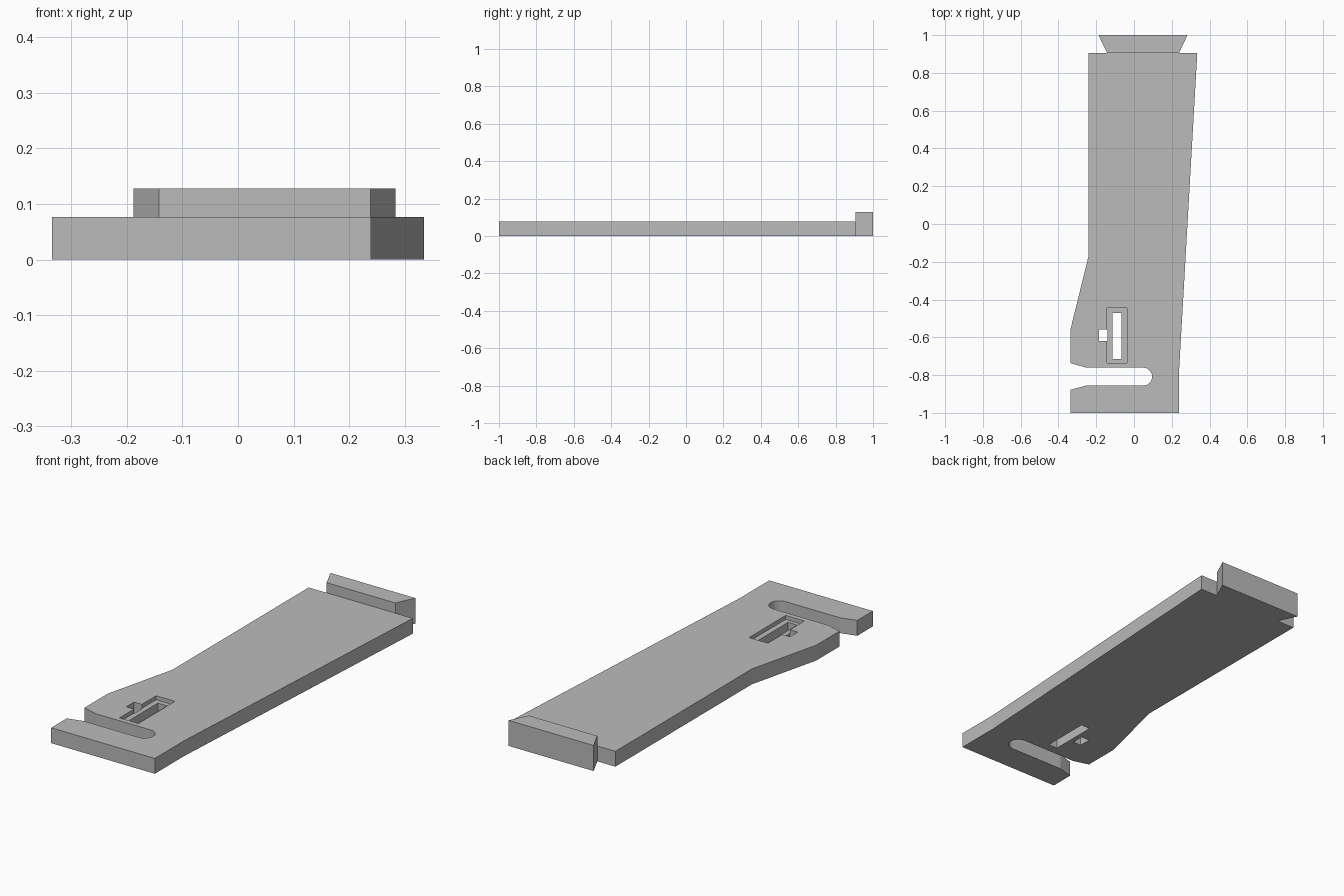
import bpy, bmesh, math

cube = bpy.data.objects.get("Cube")
if cube:
    bpy.data.objects.remove(cube, do_unlink=True)

grey = bpy.data.materials.new("plain grey")
grey.use_nodes = True
grey.diffuse_color = (0.5, 0.5, 0.5, 1)
bsdf = next(n for n in grey.node_tree.nodes if n.type == 'BSDF_PRINCIPLED')
bsdf.inputs["Base Color"].default_value = grey.diffuse_color

THICK = 0.077
SHOULDER = 0.905


def prism(name, outline, bottom, top):
    """Extrude a plan outline between two heights."""
    bm = bmesh.new()
    face = bm.faces.new([bm.verts.new((x, y, bottom)) for x, y in outline])
    grown = bmesh.ops.extrude_face_region(bm, geom=[face])["geom"]
    verts = [v for v in grown if isinstance(v, bmesh.types.BMVert)]
    bmesh.ops.translate(bm, verts=verts, vec=(0, 0, top - bottom))
    bmesh.ops.recalc_face_normals(bm, faces=bm.faces)
    mesh = bpy.data.meshes.new(name)
    bm.to_mesh(mesh)
    bm.free()
    mesh.materials.append(grey)
    obj = bpy.data.objects.new(name, mesh)
    bpy.context.collection.objects.link(obj)
    return obj


def rectangle(x0, x1, y0, y1):
    return [(x0, y0), (x1, y0), (x1, y1), (x0, y1)]


def cut(target, name, outline, bottom):
    """Subtract a prism that opens through the top face."""
    cutter = prism(name, outline, bottom, THICK + 0.1)
    cutter.hide_render = True
    mod = target.modifiers.new(name, 'BOOLEAN')
    mod.operation = 'DIFFERENCE'
    mod.solver = 'EXACT'
    mod.object = cutter
    bpy.context.view_layer.objects.active = target
    bpy.ops.object.modifier_apply(modifier=mod.name)
    bpy.data.objects.remove(cutter, do_unlink=True)


# Side slot: flared mouth on the right edge, rounded inner end
slot_y, slot_r, slot_x = -0.808, 0.048, 0.048
arc = [(slot_x + slot_r * math.cos(a), slot_y + slot_r * math.sin(a))
       for a in (math.radians(-90 + 15 * i) for i in range(13))]
slot = [(-0.335, -0.877), (-0.255, slot_y - slot_r)] + arc + [
    (-0.255, slot_y + slot_r), (-0.335, -0.737)]

# Plate outline with the slot as part of its edge
plate = prism("plate", [(-0.335, -1), (0.239, -1), (0.239, -0.77),
                        (0.335, SHOULDER), (-0.242, SHOULDER),
                        (-0.242, -0.175), (-0.335, -0.553)] + slot[::-1],
              0, THICK)

# Recessed pocket, long window and small side window
cut(plate, "pocket", rectangle(-0.142, -0.038, -0.735, -0.445), THICK - 0.02)
cut(plate, "long_window", rectangle(-0.115, -0.065, -0.715, -0.47), -0.1)
cut(plate, "small_window", rectangle(-0.185, -0.139, -0.62, -0.558), -0.1)

# Raised dovetail at the back end
prism("dovetail", [(-0.142, SHOULDER), (0.238, SHOULDER),
                   (0.283, 1), (-0.188, 1)], 0, 0.128)
